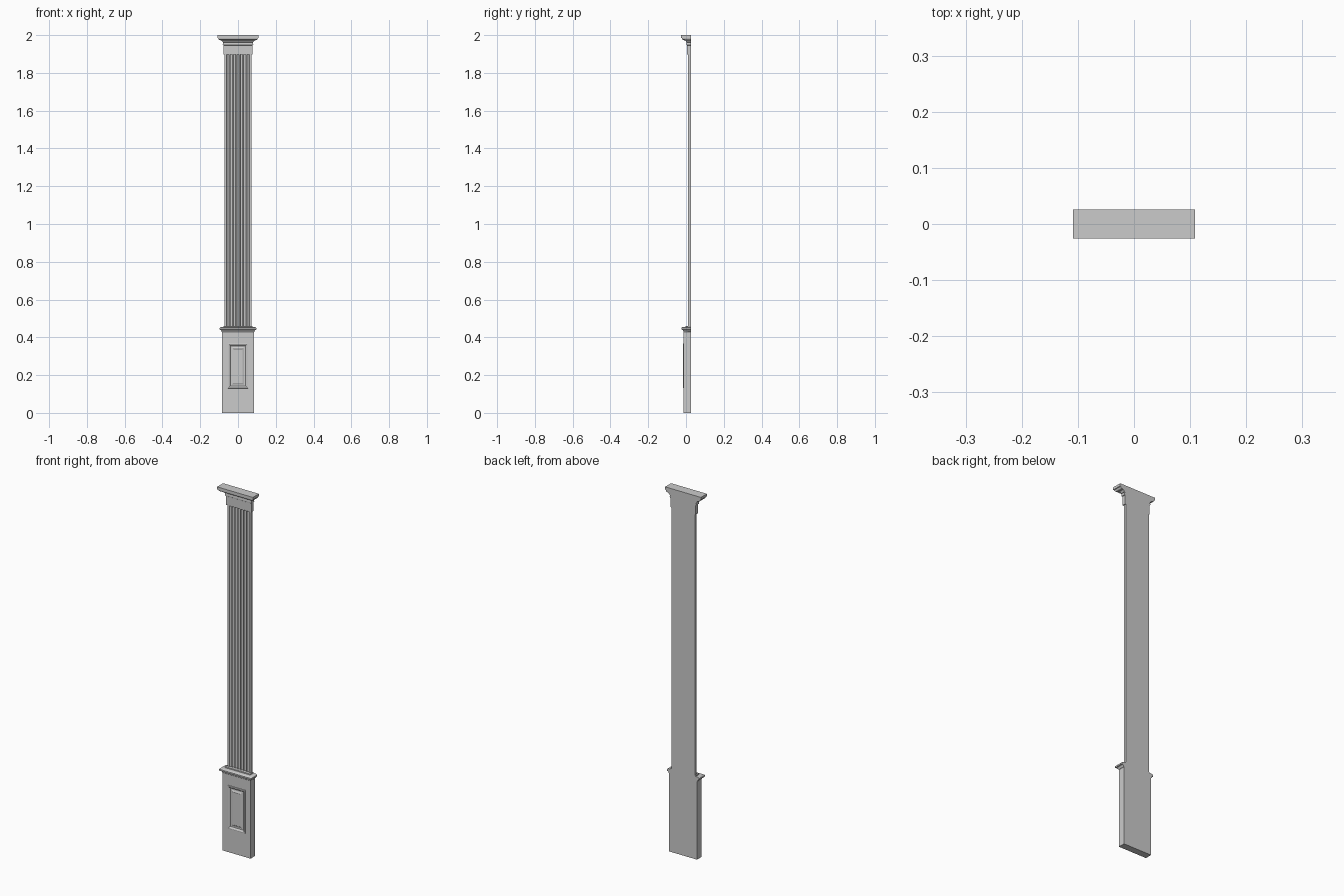
import bpy, bmesh, math

if "Cube" in bpy.data.objects:
    bpy.data.objects.remove(bpy.data.objects["Cube"])

BACK = 0.026


def loft(name, rings, smooth=False):
    """Skin a stack of equal-length point loops and cap both ends."""
    bm = bmesh.new()
    loops = [[bm.verts.new(p) for p in ring] for ring in rings]
    n = len(loops[0])
    for a, b in zip(loops, loops[1:]):
        for i in range(n):
            j = (i + 1) % n
            bm.faces.new((a[i], a[j], b[j], b[i]))
    bm.faces.new(loops[0])
    bm.faces.new(loops[-1])
    bmesh.ops.recalc_face_normals(bm, faces=bm.faces)
    mesh = bpy.data.meshes.new(name)
    bm.to_mesh(mesh)
    bm.free()
    ob = bpy.data.objects.new(name, mesh)
    bpy.context.collection.objects.link(ob)
    if smooth:
        bpy.context.view_layer.objects.active = ob
        ob.select_set(True)
        bpy.ops.object.shade_smooth_by_angle(angle=math.radians(35))
        ob.select_set(False)
    return ob


def moulding(name, half, front, profile):
    """Profile of (overhang, z) returned round the front and both sides."""
    rings = []
    for e, z in profile:
        w, f = half + e, front - e
        rings.append([(-w, f, z), (w, f, z), (w, BACK, z), (-w, BACK, z)])
    return loft(name, rings, True)


def curve(e0, z0, e1, z1, convex, n=6):
    """Quarter-ellipse from one profile point to another."""
    pts = []
    for i in range(n + 1):
        t = i / n * math.pi / 2
        s, c = math.sin(t), 1 - math.cos(t)
        u, v = (s, c) if convex else (c, s)
        pts.append((e0 + (e1 - e0) * u, z0 + (z1 - z0) * v))
    return pts


# pedestal with framed, raised panel: (half width, z low, z high, y)
def front_rect(w, z0, z1, y):
    return [(-w, y, z0), (w, y, z0), (w, y, z1), (-w, y, z1)]


steps = [(0.085, 0, 0.432, BACK), (0.085, 0, 0.432, -0.012)]
for inset, y in [(0, -0.012), (0.001, -0.015), (0.004, -0.0158), (0.007, -0.015),
                 (0.010, -0.0125), (0.013, -0.009), (0.020, -0.009),
                 (0.028, -0.0125), (0.029, -0.0135)]:
    steps.append((0.053 - inset, 0.130 + inset, 0.368 - inset, y))
loft("pedestal", [front_rect(*s) for s in steps])

# pedestal cap
moulding("pedestal_cap", 0.085, -0.012,
         [(0, 0.428)] + curve(0.002, 0.430, 0.009, 0.440, False)
         + [(0.013, 0.441), (0.013, 0.449), (0.009, 0.453), (0.004, 0.455),
            (-0.008, 0.455), (-0.009, 0.460)])

# fluted shaft: cross-section extruded upward
half, front, flutes, pitch, r = 0.0715, 0.010, 7, 0.0178, 0.0065
section = [(-half, BACK), (-half, front)]
for k in range(flutes):
    cx = (k - (flutes - 1) / 2) * pitch
    for i in range(9):
        a = math.pi * i / 8
        section.append((cx - r * math.cos(a), front + r * math.sin(a)))
section += [(half, front), (half, BACK)]
loft("fluted_shaft", [[(x, y, z) for x, y in section] for z in (0.455, 1.90)], True)

# frieze block
moulding("frieze", 0.077, 0.006, [(0, 1.897), (0, 1.948)])

# crown moulding
moulding("crown", 0.077, 0.006,
         [(0, 1.946), (0.003, 1.948), (0.004, 1.952), (0.003, 1.956), (0.003, 1.962)]
         + curve(0.006, 1.963, 0.017, 1.973, False)
         + curve(0.018, 1.974, 0.028, 1.984, True)
         + [(0.032, 1.986), (0.032, 2.0)])
